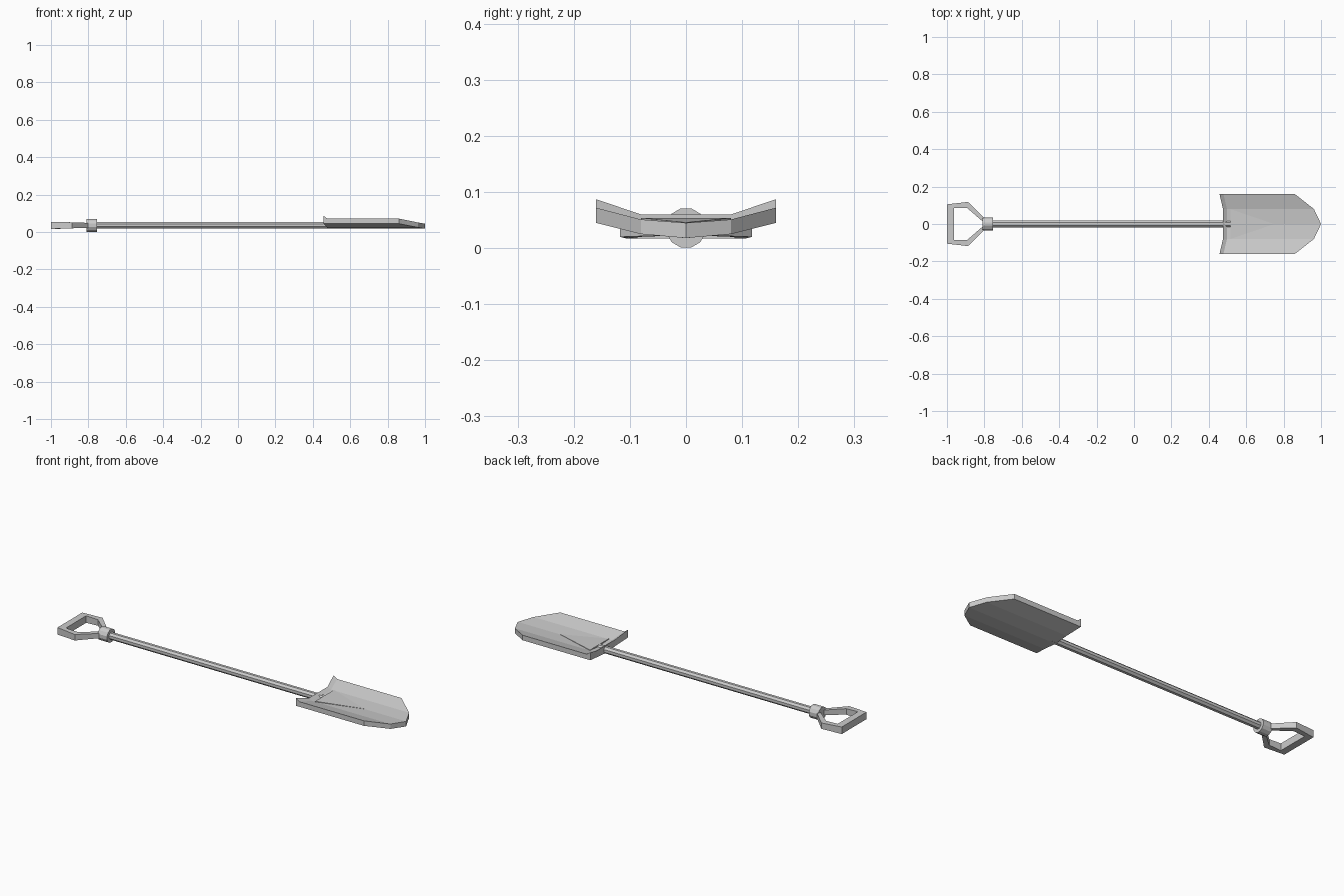
import bpy, bmesh, math

if "Cube" in bpy.data.objects:
    bpy.data.objects.remove(bpy.data.objects["Cube"])

AXIS_Z = 0.036  # height of the shaft centre line


def finish(bm, name):
    bmesh.ops.recalc_face_normals(bm, faces=bm.faces)
    me = bpy.data.meshes.new(name)
    bm.to_mesh(me)
    bm.free()
    ob = bpy.data.objects.new(name, me)
    bpy.context.collection.objects.link(ob)
    return ob


def loft(name, sections):
    """Skin a row of matching closed sections and cap both ends."""
    bm = bmesh.new()
    rings = [[bm.verts.new(p) for p in s] for s in sections]
    n = len(rings[0])
    for a, b in zip(rings, rings[1:]):
        for i in range(n):
            j = (i + 1) % n
            bm.faces.new((a[i], a[j], b[j], b[i]))
    bm.faces.new(rings[0])
    bm.faces.new(rings[-1])
    return finish(bm, name)


def rod(name, x0, x1, radius, sides):
    def ring(x):
        angles = [2 * math.pi * (i + 0.5) / sides for i in range(sides)]
        return [(x, radius * math.cos(a), AXIS_Z + radius * math.sin(a)) for a in angles]
    return loft(name, [ring(x0), ring(x1)])


# Shaft and collar
rod("shaft", -0.80, 0.52, 0.019, 8)
rod("collar", -0.81, -0.755, 0.036, 12)

# Blade: xz sections across the width
# y, back x, tip x, bottom z, top z, lip z
half = [(0.0, 0.476, 1.0, 0.018, 0.045, 0.060),
        (0.08, 0.476, 0.962, 0.025, 0.051, 0.060),
        (0.16, 0.457, 0.86, 0.045, 0.072, 0.087)]
stations = [(-s[0],) + s[1:] for s in half[:0:-1]] + half
loft("blade", [[(xb, y, zb), (xt, y, zb), (xt, y, zt), (xb + 0.021, y, zt), (xb, y, zl)]
               for y, xb, xt, zb, zt, zl in stations])

# Raised triangular rib on the blade
rib = [(0.515, 0.08), (0.515, -0.08), (0.75, 0.0)]
loft("blade_rib", [[(x, y, 0.030) for x, y in rib],
                   [(0.515, 0.08, 0.054), (0.515, -0.08, 0.054), (0.75, 0, 0.046)]])

# D grip: outer and inner points, half height, mirrored across y
grip = [((-0.80, 0.032), (-0.80, 0.006), 0.013),
        ((-0.888, 0.118), (-0.893, 0.086), 0.016),
        ((-1.0, 0.105), (-0.963, 0.086), 0.019)]
path = [(1, g) for g in grip] + [(-1, g) for g in reversed(grip)]
loft("grip", [[(o[0], s * o[1], AXIS_Z + h), (i[0], s * i[1], AXIS_Z + h),
               (i[0], s * i[1], AXIS_Z - h), (o[0], s * o[1], AXIS_Z - h)]
              for s, (o, i, h) in path])
